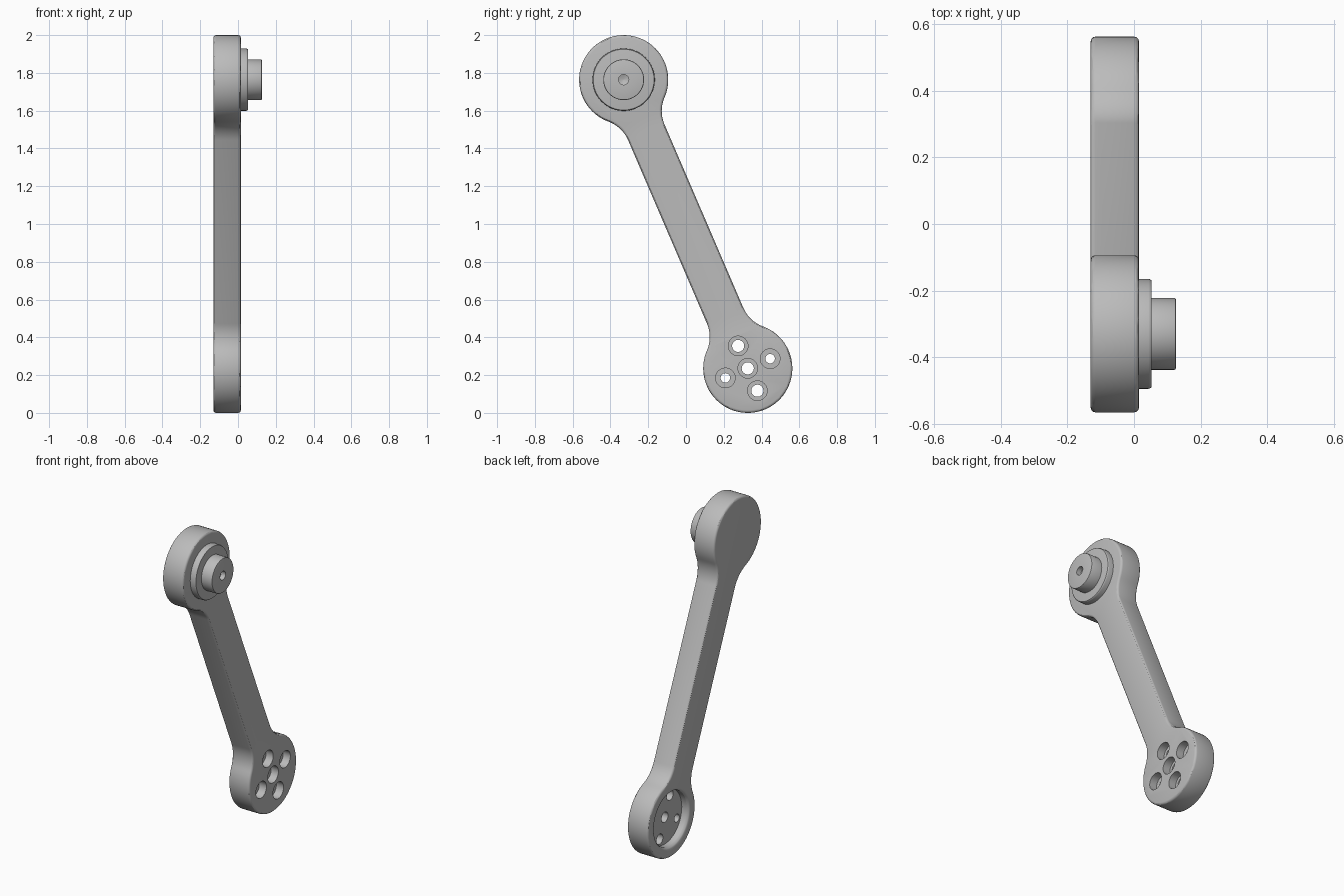
import bpy, bmesh
from math import sin, cos, pi, atan2, sqrt
from mathutils import Vector

cube = bpy.data.objects.get("Cube")
if cube:
    bpy.data.objects.remove(cube)

metal = bpy.data.materials.new("grey metal")
metal.use_nodes = True
GREY = (0.5, 0.5, 0.5, 1)
metal.diffuse_color = GREY
metal.node_tree.nodes["Principled BSDF"].inputs["Base Color"].default_value = GREY

TOP = Vector((-0.33, 1.764))       # joint centres as (y, z)
BOTTOM = Vector((0.327, 0.236))
BACK, FACE = -0.13, 0.015          # thickness of the link along x
HEAD, HALF, FILLET = 0.236, 0.105, 0.18
axis = (BOTTOM - TOP).normalized()
side = Vector((-axis.y, axis.x))


def make_object(name, bm):
    bmesh.ops.recalc_face_normals(bm, faces=bm.faces)
    mesh = bpy.data.meshes.new(name)
    bm.to_mesh(mesh)
    bm.free()
    mesh.materials.append(metal)
    obj = bpy.data.objects.new(name, mesh)
    bpy.context.collection.objects.link(obj)
    return obj


def smooth(obj):
    bpy.ops.object.select_all(action='DESELECT')
    obj.select_set(True)
    bpy.context.view_layer.objects.active = obj
    bpy.ops.object.shade_smooth_by_angle(angle=pi / 6)


def lathe(name, centre, profile, steps=64):
    """Spin (x, radius) points round the x direction; both ends are closed."""
    bm = bmesh.new()
    rings = []
    for x, r in profile:
        rings.append([bm.verts.new((x, centre.x + r * cos(2 * pi * i / steps),
                                    centre.y + r * sin(2 * pi * i / steps)))
                      for i in range(steps)])
    for a, b in zip(rings, rings[1:]):
        for i in range(steps):
            j = (i + 1) % steps
            bm.faces.new((a[i], a[j], b[j], b[i]))
    bm.faces.new(rings[0])
    bm.faces.new(rings[-1])
    return make_object(name, bm)


def arc(centre, radius, start, end, steps):
    return [centre + radius * Vector((cos(a), sin(a)))
            for a in (start + (end - start) * i / steps for i in range(steps + 1))]


# Quarter outline in link coordinates: along the axis, then across it
length = (BOTTOM - TOP).length
reach = sqrt((HEAD + FILLET) ** 2 - (HALF + FILLET) ** 2)
corner = Vector((reach, HALF + FILLET))
angle = atan2(corner.y, corner.x)
quarter = arc(Vector((0, 0)), HEAD, pi, angle, 28)
quarter += arc(corner, FILLET, angle - pi, -pi / 2, 12)[1:]
half = quarter + [Vector((length - p.x, p.y)) for p in reversed(quarter)]
outline = half + [Vector((p.x, -p.y)) for p in reversed(half[1:-1])]

# Link body: extruded outline with rounded rims
bm = bmesh.new()
verts = []
for p in outline:
    q = TOP + axis * p.x + side * p.y
    verts.append(bm.verts.new((BACK, q.x, q.y)))
cap = bm.faces.new(verts)
new = bmesh.ops.extrude_face_region(bm, geom=[cap])["geom"]
bmesh.ops.translate(bm, vec=(FACE - BACK, 0, 0),
                    verts=[v for v in new if isinstance(v, bmesh.types.BMVert)])
rims = [e for e in bm.edges if abs(e.verts[0].co.x - e.verts[1].co.x) < 1e-5]
bmesh.ops.bevel(bm, geom=rims, offset=0.014, segments=3, profile=0.5, affect='EDGES')
link = make_object("link_body", bm)

# Cutters: rear socket with a rounded rim, and five counterbored bolt holes
FLOOR = BACK + 0.048
cutters = [lathe("socket_cutter", BOTTOM,
                 [(BACK - 0.02, 0.181), (BACK, 0.181), (BACK + 0.004, 0.174),
                  (BACK + 0.014, 0.168), (FLOOR, 0.168)])]
holes = [(0, 0, 0.032), (-1, 0, 0.032), (1, 0, 0.032), (0, 1, 0.025), (0, -1, 0.025)]
for along, across, r in holes:
    spot = BOTTOM + (axis * along + side * across) * 0.129
    cutters.append(lathe("bolt_hole_cutter", spot,
                         [(BACK - 0.01, r), (FACE - 0.05, r),
                          (FACE - 0.05, 0.052), (FACE + 0.01, 0.052)], 32))
bpy.context.view_layer.objects.active = link
for cutter in cutters:
    cutter.hide_render = True
    cut = link.modifiers.new("cut", 'BOOLEAN')
    cut.operation, cut.solver, cut.object = 'DIFFERENCE', 'EXACT', cutter
    bpy.ops.object.modifier_apply(modifier=cut.name)
    bpy.data.objects.remove(cutter)
smooth(link)

# Pivot: shoulder disc, shaft and a conical centre mark
smooth(lathe("pivot_shoulder", TOP, [(FACE - 0.01, 0.165), (0.044, 0.165), (0.048, 0.164),
                                     (0.052, 0.161), (0.053, 0.156)]))
smooth(lathe("pivot_shaft", TOP, [(0.045, 0.108), (0.121, 0.108), (0.125, 0.106), (0.126, 0.103),
                                  (0.126, 0.027), (0.095, 0.027), (0.085, 0.003)]))
